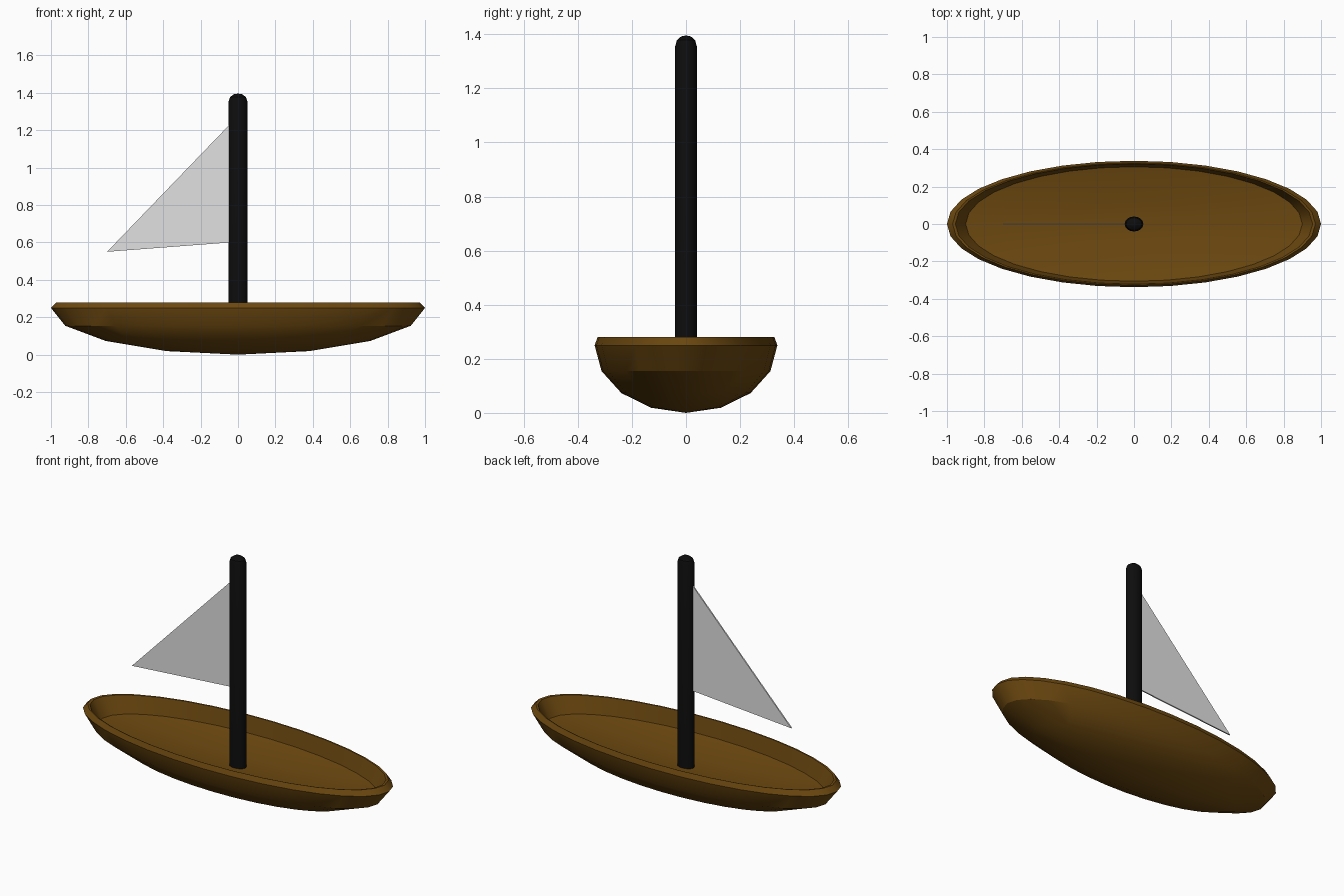
import bpy, bmesh, math

cube = bpy.data.objects.get("Cube")
if cube:
    bpy.data.objects.remove(cube, do_unlink=True)


def material(name, color):
    m = bpy.data.materials.new(name)
    m.use_nodes = True
    m.diffuse_color = (*color, 1)
    m.node_tree.nodes["Principled BSDF"].inputs["Base Color"].default_value = (*color, 1)
    return m


wood = material("brown wood", (0.15, 0.065, 0.005))
black = material("black paint", (0.004, 0.004, 0.004))
cloth = material("pale cloth", (0.75, 0.75, 0.75))


def finish(name, bm, mat, smooth):
    bmesh.ops.recalc_face_normals(bm, faces=bm.faces[:])
    mesh = bpy.data.meshes.new(name)
    bm.to_mesh(mesh)
    bm.free()
    mesh.materials.append(mat)
    obj = bpy.data.objects.new(name, mesh)
    bpy.context.collection.objects.link(obj)
    if smooth:
        bpy.ops.object.select_all(action="DESELECT")
        obj.select_set(True)
        bpy.context.view_layer.objects.active = obj
        bpy.ops.object.shade_smooth_by_angle(angle=math.radians(30))
    return obj


def elliptic_loft(name, profile, sides, mat):
    """Loft ellipses given as (x radius, y radius, z); zero radius makes a pole."""
    bm = bmesh.new()
    rings = []
    for rx, ry, z in profile:
        if rx == 0:
            rings.append([bm.verts.new((0, 0, z))] * sides)
        else:
            angles = [2 * math.pi * i / sides for i in range(sides)]
            rings.append([bm.verts.new((rx * math.cos(a), ry * math.sin(a), z)) for a in angles])
    for low, high in zip(rings, rings[1:]):
        for i in range(sides):
            j = (i + 1) % sides
            corners = dict.fromkeys((low[i], low[j], high[j], high[i]))
            bm.faces.new(list(corners))
    return finish(name, bm, mat, True)


# Hull: half ellipsoid outside, bevelled rim, sloping wall and shallow floor inside
outside = []
for step in range(5):
    t = math.radians(22.5 * step)
    outside.append((math.sin(t), 0.338 * math.sin(t), 0.25 - 0.25 * math.cos(t)))
inside = [(0.97, 0.327, 0.28), (0.955, 0.322, 0.278), (0.9, 0.306, 0.18),
          (0.71, 0.24, 0.165), (0.38, 0.125, 0.15), (0, 0, 0.135)]
elliptic_loft("hull", outside + inside, 32, wood)

# Mast with a rounded top
elliptic_loft("mast", [(0, 0, 0.1), (0.05, 0.04, 0.1), (0.05, 0.04, 1.355),
                       (0.042, 0.034, 1.378), (0.022, 0.018, 1.392), (0, 0, 1.396)], 16, black)

# Sail: thin triangular plate
bm = bmesh.new()
face = bm.faces.new([bm.verts.new((x, -0.004, z))
                     for x, z in ((-0.04, 1.235), (-0.04, 0.6), (-0.7, 0.55))])
extruded = bmesh.ops.extrude_face_region(bm, geom=[face])["geom"]
bmesh.ops.translate(bm, vec=(0, 0.008, 0),
                    verts=[v for v in extruded if isinstance(v, bmesh.types.BMVert)])
# keep the front cap that the extrusion replaces
if not any(all(v.co.y < 0 for v in f.verts) for f in bm.faces):
    bm.faces.new([v for v in bm.verts if v.co.y < 0])
finish("sail", bm, cloth, False)
